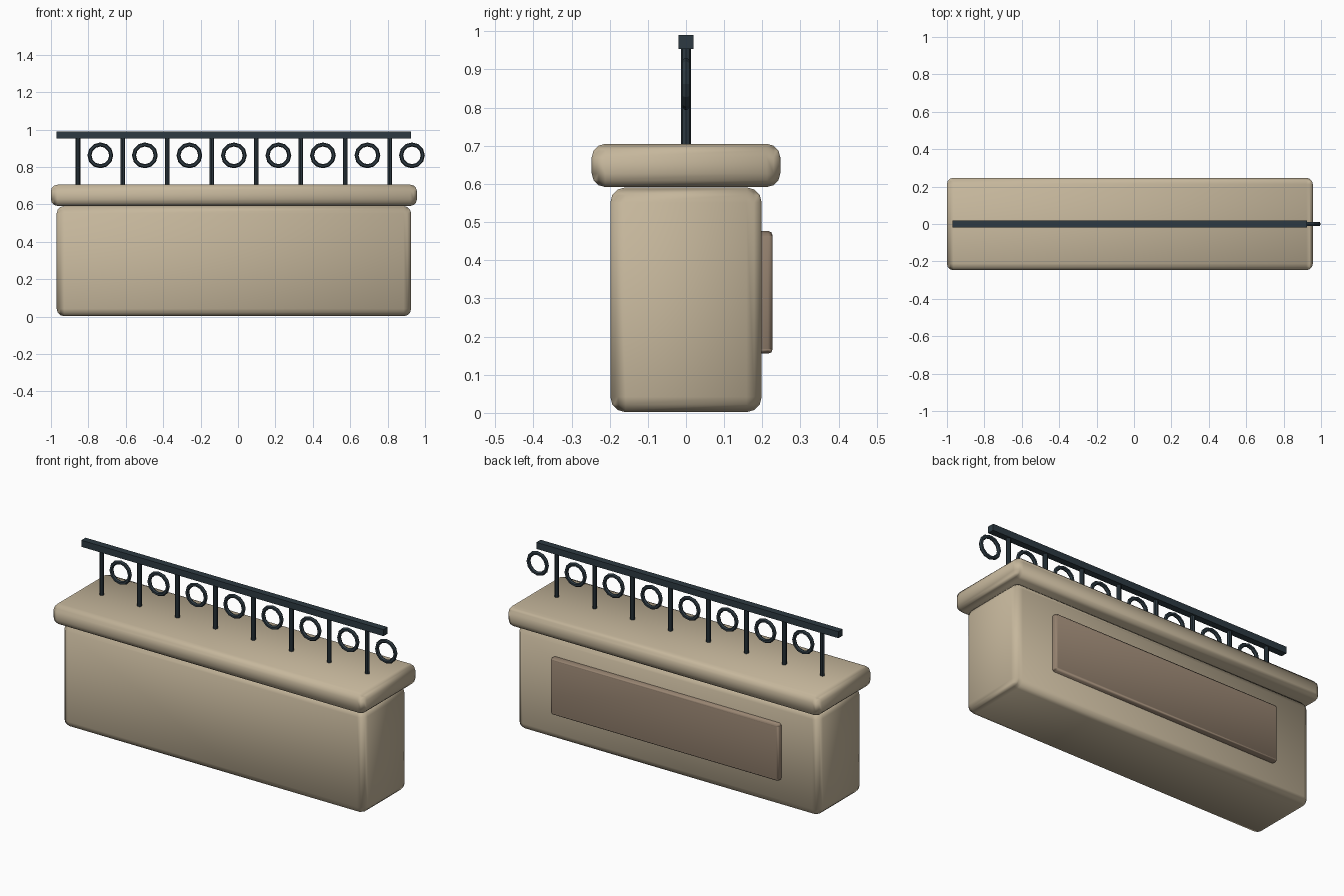
import bpy
import math

cube = bpy.data.objects.get("Cube")
if cube:
    bpy.data.objects.remove(cube, do_unlink=True)


def make_material(name, rgb):
    mat = bpy.data.materials.new(name)
    mat.use_nodes = True
    colour = (*rgb, 1)
    mat.diffuse_color = colour
    mat.node_tree.nodes["Principled BSDF"].inputs["Base Color"].default_value = colour
    return mat


STONE = make_material("sandstone", (0.56, 0.47, 0.33))
PANEL = make_material("brown panel", (0.31, 0.23, 0.165))
IRON = make_material("dark iron", (0.026, 0.042, 0.054))

MID_X = -0.022  # centre line of the wall


def finish(name, mat, smooth=True):
    obj = bpy.context.object
    obj.name = name
    obj.data.materials.append(mat)
    if smooth:
        bpy.ops.object.shade_smooth_by_angle(angle=math.radians(40))
    return obj


def block(name, mat, size, y, z_low, bevel=0, segments=3):
    """Box standing on z_low, with optional rounded edges."""
    bpy.ops.mesh.primitive_cube_add(size=1, location=(MID_X, y, z_low + size[2] / 2))
    bpy.context.object.scale = size
    bpy.ops.object.transform_apply(location=False, rotation=False, scale=True)
    if bevel:
        mod = bpy.context.object.modifiers.new("rounded edges", 'BEVEL')
        mod.width = bevel
        mod.segments = segments
        mod.harden_normals = True
        bpy.ops.object.modifier_apply(modifier=mod.name)
    return finish(name, mat, smooth=bool(bevel))


# Stone wall, coping and the raised panel on the back
block("wall_base", STONE, (1.895, 0.397, 0.589), 0, 0.002, 0.04)
block("wall_coping", STONE, (1.957, 0.494, 0.113), 0, 0.592, 0.035)
block("back_panel", PANEL, (1.43, 0.06, 0.322), 0.197, 0.155, 0.012, 2)

# Handrail
block("handrail", IRON, (1.895, 0.038, 0.037), 0, 0.953)

# Posts, each followed by a ring
SPACING = 0.238
for i in range(8):
    x = -0.855 + SPACING * i
    bpy.ops.mesh.primitive_cylinder_add(vertices=8, radius=0.0125, depth=0.27,
                                        location=(x, 0, 0.825))
    finish(f"rail_post_{i + 1}", IRON, smooth=False)
    bpy.ops.mesh.primitive_torus_add(major_segments=12, minor_segments=6,
                                     major_radius=0.058, minor_radius=0.011,
                                     location=(x + SPACING / 2, 0, 0.862),
                                     rotation=(math.pi / 2, 0, 0))
    finish(f"rail_ring_{i + 1}", IRON, smooth=False)
